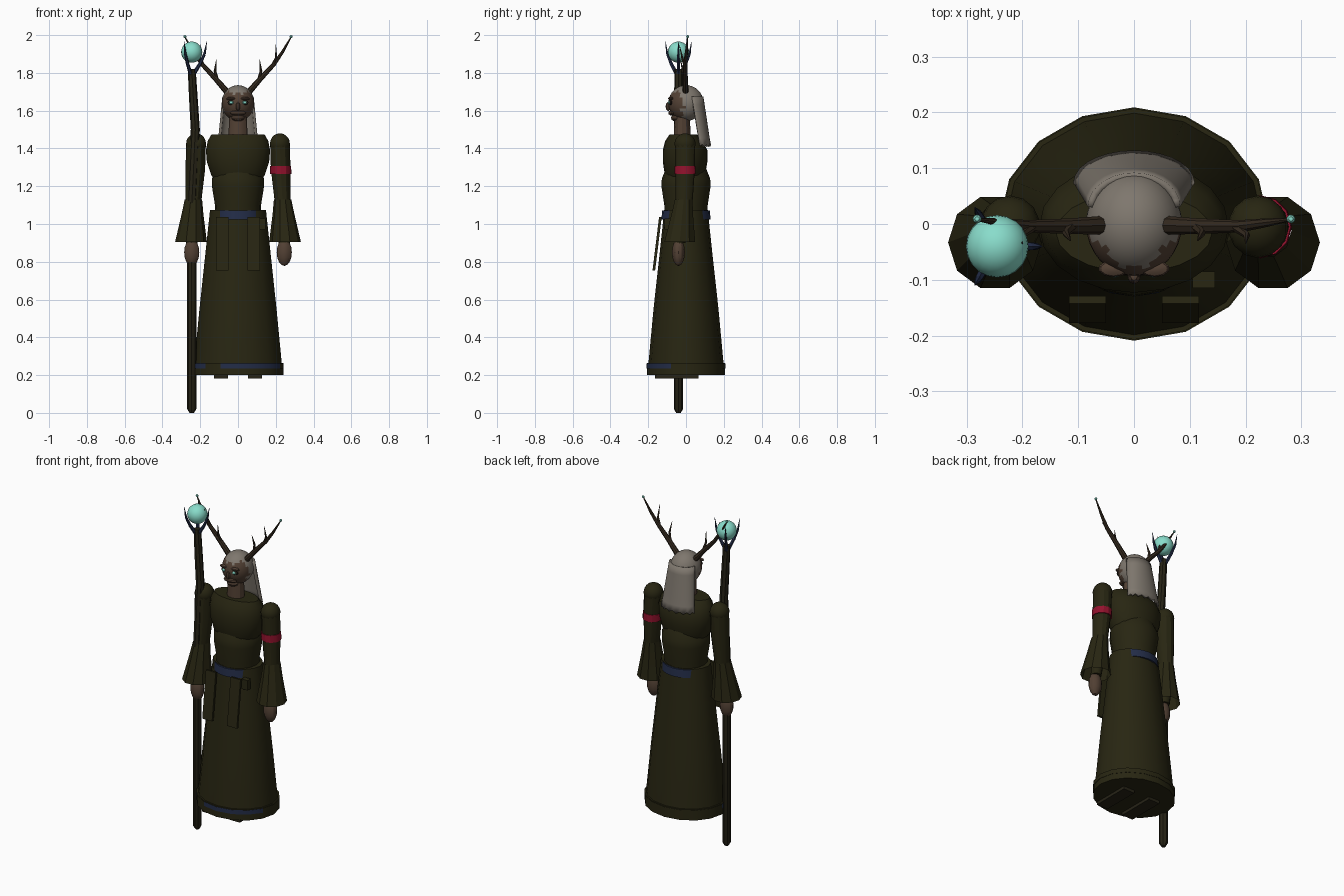
import bpy, bmesh, math
from mathutils import Vector, Matrix

if "Cube" in bpy.data.objects:
    bpy.data.objects.remove(bpy.data.objects["Cube"])


def material(name, rgb):
    m = bpy.data.materials.new(name)
    m.diffuse_color = (*rgb, 1)
    m.use_nodes = True
    m.node_tree.nodes["Principled BSDF"].inputs["Base Color"].default_value = m.diffuse_color
    return m


ROBE = material("dark olive cloth", (0.021, 0.019, 0.006))
WOOD = material("dark wood", (0.020, 0.017, 0.008))
HORN = material("brown antler", (0.036, 0.024, 0.014))
BLUE = material("navy trim", (0.017, 0.026, 0.065))
RED = material("red band", (0.29, 0.006, 0.026))
HAIR = material("grey hair", (0.21, 0.185, 0.155))
SKIN = material("brown skin", (0.085, 0.052, 0.034))
GLOW = material("pale teal", (0.25, 0.72, 0.60))
DARK = material("eye socket", (0.015, 0.010, 0.007))


def finish(name, bm, *mats):
    bmesh.ops.recalc_face_normals(bm, faces=bm.faces)
    mesh = bpy.data.meshes.new(name)
    bm.to_mesh(mesh)
    bm.free()
    for m in mats:
        mesh.materials.append(m)
    ob = bpy.data.objects.new(name, mesh)
    bpy.context.collection.objects.link(ob)
    return ob


def skin_rings(bm, rings, closed=True, caps=(True, True)):
    loops = [[bm.verts.new(p) for p in r] for r in rings]
    n = len(loops[0])
    for a, b in zip(loops, loops[1:]):
        for i in range(n if closed else n - 1):
            j = (i + 1) % n
            bm.faces.new((a[i], a[j], b[j], b[i]))
    if caps[0]:
        bm.faces.new(loops[0][::-1])
    if caps[1]:
        bm.faces.new(loops[-1])


def loft(name, rings, sides, mat, caps=(True, True)):
    """Stack of level ellipses: (cx, cy, z, rx, ry)."""
    bm = bmesh.new()
    ang = [math.tau * i / sides for i in range(sides)]
    skin_rings(bm, [[(cx + rx * math.cos(a), cy + ry * math.sin(a), z) for a in ang]
                    for cx, cy, z, rx, ry in rings], caps=caps)
    return finish(name, bm, mat)


def tube(name, pts, sides, mat):
    """Round tube through points (x, y, z, radius)."""
    bm, rings = bmesh.new(), []
    ps = [Vector(p[:3]) for p in pts]
    for i, p in enumerate(ps):
        d = ps[min(i + 1, len(ps) - 1)] - ps[max(i - 1, 0)]
        u = d.cross(Vector((0, 1, 0))).normalized()
        v = d.cross(u).normalized()
        rings.append([p + pts[i][3] * (u * math.cos(a) + v * math.sin(a))
                      for a in (math.tau * k / sides for k in range(sides))])
    skin_rings(bm, rings)
    return finish(name, bm, mat)


def ball(name, pos, radii, mat, seg=16, rows=10):
    bm = bmesh.new()
    bmesh.ops.create_uvsphere(bm, u_segments=seg, v_segments=rows, radius=1,
                              matrix=Matrix.Translation(pos) @ Matrix.Diagonal((*radii, 1)))
    return finish(name, bm, mat)


def box(name, pos, size, mat, rot_x=0):
    bm = bmesh.new()
    bmesh.ops.create_cube(bm, size=1, matrix=Matrix.Translation(pos) @
                          Matrix.Rotation(rot_x, 4, 'X') @ Matrix.Diagonal((*size, 1)))
    return finish(name, bm, mat)


# Robe skirt and hem
loft("robe_skirt", [(0, 0, 0.205, .236, .203), (0, 0, 0.26, .232, .199), (0, 0, 0.55, .204, .172),
                    (0, 0, 0.85, .172, .139), (0, 0, 1.075, .148, .115)], 16, ROBE)
loft("hem_band", [(0, 0, 0.20, .24, .207), (0, 0, 0.265, .24, .207)], 16, ROBE)
trim = loft("hem_trim", [(0, 0, 0.236, .242, .209), (0, 0, 0.262, .242, .209)], 16, ROBE)
trim.data.materials.append(BLUE)
for f in trim.data.polygons:
    c = f.center
    if abs(f.normal.z) < 0.5 and c.y < -0.02 and (-0.05 < c.x < 0.22 or c.x < -0.19):
        f.material_index = 1

# Belt, hanging strips, pouch
loft("belt", [(0, 0, 1.025, .138, .13), (0, 0, 1.072, .135, .126)], 20, BLUE)
for s in (-1, 1):
    box("belt_strip", (s * .083, -.153, .895), (.066, .014, .285), ROBE, math.radians(-7))
box("belt_pouch", (.125, -.1, 1.0), (.04, .03, .06), ROBE)

# Torso
loft("waist", [(0, 0, 1.0, .122, .113), (0, 0, 1.1, .122, .115), (0, 0, 1.2, .138, .13),
               (0, 0, 1.24, .138, .128), (0, 0, 1.29, .115, .108)], 16, ROBE)
loft("chest", [(0, -.005, 1.20, .105, .08), (0, -.005, 1.26, .142, .107), (0, -.005, 1.33, .165, .118),
               (0, -.005, 1.39, .17, .118), (0, -.01, 1.44, .16, .1), (0, -.015, 1.475, .14, .072)],
     20, ROBE)

# Arms, sleeves, hands and boots
for s in (-1, 1):
    x = s * .222
    ball("shoulder", (x, -.005, 1.425), (.054, .056, .055), ROBE, 14, 10)
    loft("upper_arm", [(x, -.005, 1.43, .052, .054), (s * .226, -.005, 1.29, .052, .052),
                       (s * .236, -.01, 1.12, .042, .045), (s * .243, -.02, 1.0, .036, .036),
                       (s * .245, -.033, .9, .03, .03)], 12, ROBE)
    loft("wide_sleeve", [(s * .236, -.012, 1.13, .046, .049), (s * .241, -.02, 1.05, .058, .06),
                         (s * .249, -.033, .905, .084, .086)], 10, ROBE, (False, False))
    ball("hand", (s * .245, -.04, .85), (.04, .034, .072), SKIN, 12, 8)
    box("boot", (s * .09, -.05, .205), (.075, .23, .045), WOOD)
loft("arm_band", [(.2265, -.005, 1.265, .0565, .0565), (.225, -.005, 1.308, .056, .056)], 12, RED)

# Neck and head, with the hair area chosen by position
loft("neck", [(0, -.02, 1.44, .052, .045), (0, -.02, 1.6, .045, .04)], 12, SKIN)
bm = bmesh.new()
bmesh.ops.create_uvsphere(bm, u_segments=32, v_segments=20, radius=1,
                          matrix=Matrix.Translation((0, 0, 1.64)) @
                          Matrix.Diagonal((.086, .093, .095, 1)))
for f in bm.faces:
    c = f.calc_center_median()
    line = 1.695 + .008 * math.cos(c.x * 130)
    if c.z > line or c.y > -.02 + .012 * math.sin(c.z * 160):
        f.material_index = 1
finish("head", bm, SKIN, HAIR)

# Face details
ball("nose", (0, -.094, 1.622), (.012, .014, .024), SKIN, 8, 6)
ball("mouth_ridge", (0, -.076, 1.588), (.042, .018, .014), SKIN, 12, 6)
ball("chin", (0, -.05, 1.562), (.035, .03, .02), SKIN, 12, 6)
for s in (-1, 1):
    ball("brow", (s * .037, -.08, 1.664), (.027, .015, .009), SKIN, 10, 6)
    ball("eye_socket", (s * .035, -.079, 1.643), (.021, .011, .014), DARK, 10, 6)
    ball("eye", (s * .035, -.086, 1.643), (.012, .01, .009), GLOW, 10, 6)

# Long hair falling down the back
bm, rows, n = bmesh.new(), 7, 14
rings = []
for r in range(rows):
    t = r / (rows - 1)
    ring = []
    for i in range(n + 1):
        a = math.radians(-90 + 180 * i / n)
        w, depth, y = .076 + .026 * t, .055 - .003 * t, .03 + .043 * t
        z = 1.675 - .265 * t + (.012 * (i % 2) if r == rows - 1 else 0)
        ring.append((w * math.sin(a), y + depth * math.cos(a), z))
    rings.append(ring)
skin_rings(bm, rings, closed=False, caps=(False, False))
hair = finish("long_hair", bm, HAIR)
mod = hair.modifiers.new("thickness", 'SOLIDIFY')
mod.thickness, mod.offset = .014, 0

# Antlers with tines and glowing tips
for s in (-1, 1):
    tube("antler", [(s * .05, -.002, 1.69, .017), (s * .115, -.004, 1.765, .014),
                    (s * .19, -.004, 1.845, .011), (s * .235, .002, 1.91, .008),
                    (s * .28, .008, 1.988, .003)], 8, HORN)
    tube("antler_tine", [(s * .11, -.004, 1.76, .010), (s * .122, -.016, 1.81, .007),
                         (s * .114, -.03, 1.872, .001)], 6, HORN)
    tube("antler_tine", [(s * .18, -.004, 1.835, .009), (s * .202, -.02, 1.88, .006),
                         (s * .2, -.035, 1.95, .001)], 6, HORN)
    ball("antler_tip", (s * .281, .009, 1.992), (.008, .008, .008), GLOW, 8, 6)

# Staff, claw and orb
SX, SY = -.245, -.04
tube("staff", [(SX, SY, 0, .012), (SX, SY, .02, .024), (SX, SY, 1.1, .024), (-.235, SY, 1.3, .024),
               (-.226, SY, 1.5, .024), (-.236, SY, 1.66, .023), (SX, SY, 1.82, .021)], 8, WOOD)
for k in range(3):
    c, s = math.cos(math.tau * k / 3), math.sin(math.tau * k / 3)
    arc = [(.008, 1.79, .011), (.045, 1.85, .009), (.068, 1.9, .007), (.08, 1.965, .001)]
    pts = [(SX + r * c, SY + r * s, z, w) for r, z, w in arc]
    tube("claw_base", pts[:3], 6, BLUE)
    tube("claw_tip", pts[2:], 6, BLUE)
ball("orb", (SX, SY, 1.91), (.056, .056, .056), GLOW, 20, 14)

# Smooth shading with sharp edges kept
bpy.ops.object.select_all(action='SELECT')
bpy.context.view_layer.objects.active = bpy.data.objects["head"]
bpy.ops.object.shade_smooth_by_angle(angle=math.radians(30))
